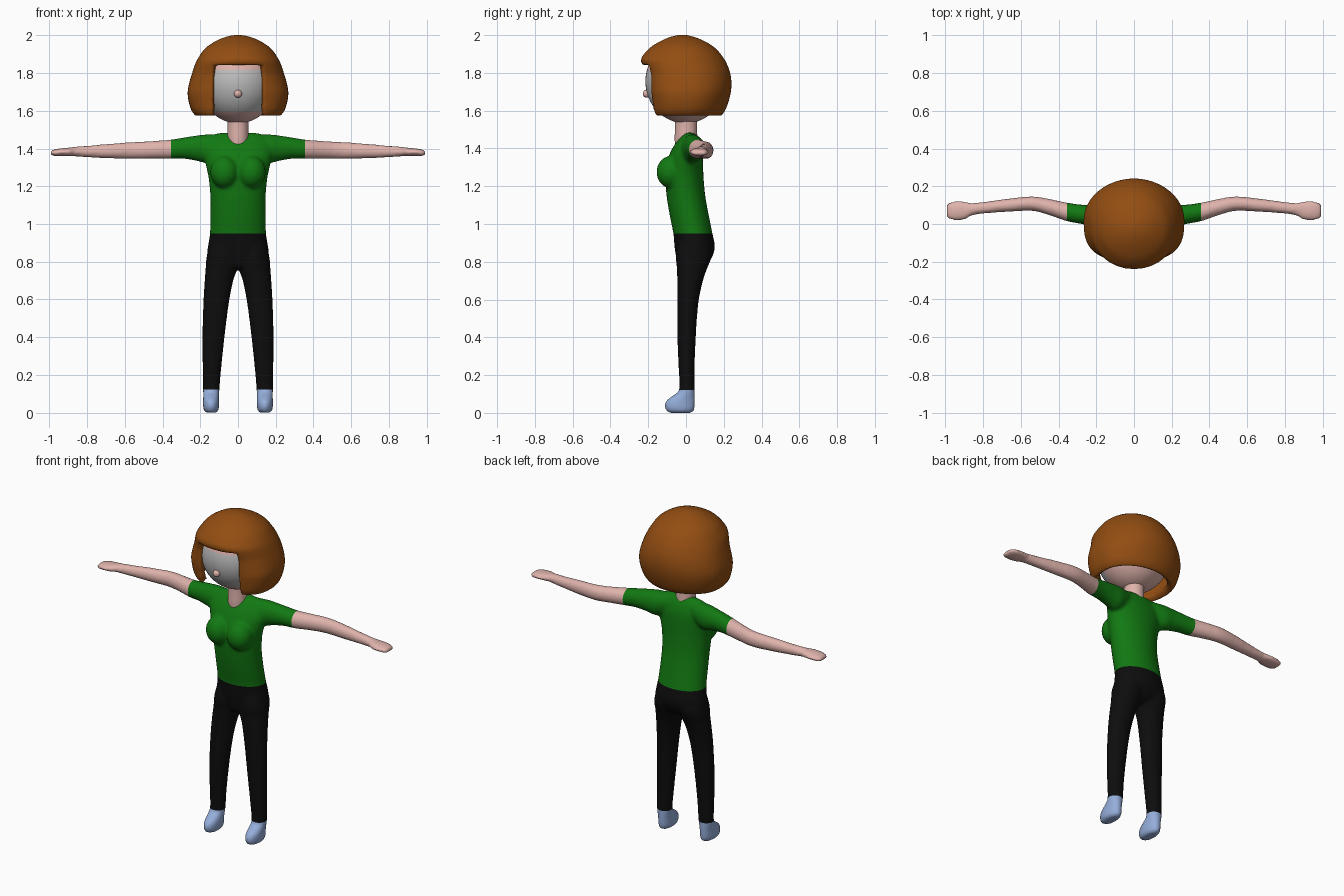
import bpy, bmesh, math
from mathutils import Vector, Matrix

if "Cube" in bpy.data.objects:
    bpy.data.objects.remove(bpy.data.objects["Cube"])


def mat(name, rgb):
    m = bpy.data.materials.new(name)
    m.diffuse_color = (*rgb, 1)
    m.use_nodes = True
    m.node_tree.nodes["Principled BSDF"].inputs["Base Color"].default_value = m.diffuse_color
    return m


SKIN = mat("skin", (0.74, 0.45, 0.41))
SHIRT = mat("green_shirt", (0.006, 0.19, 0.006))
TROUSER = mat("black_trousers", (0.004, 0.004, 0.004))
SHOE = mat("blue_shoes", (0.30, 0.42, 0.70))
FACE = mat("grey_face", (0.52, 0.52, 0.52))
HAIR = mat("brown_hair", (0.29, 0.075, 0.006))


def smooth_rows(rows, k=4):
    """Catmull-Rom interpolation of section rows."""
    out = []
    for i in range(len(rows) - 1):
        p0, p1 = rows[max(i - 1, 0)], rows[i]
        p2, p3 = rows[i + 1], rows[min(i + 2, len(rows) - 1)]
        for j in range(k):
            t = j / k
            out.append([0.5 * (2 * b + (c - a) * t + (2 * a - 5 * b + 4 * c - d) * t * t
                               + (3 * b - a - 3 * c + d) * t ** 3)
                        for a, b, c, d in zip(p0, p1, p2, p3)])
    return out + [list(rows[-1])]


def loft(bm, rows, axis="z", n=32, bottom=True, front_exp=None):
    """Rows are (position, centre 1, centre 2, radius 1, radius 2)."""
    rings = []
    for p, c1, c2, r1, r2 in smooth_rows(rows):
        ring = []
        for i in range(n):
            a = 2 * math.pi * i / n
            u, v = math.cos(a), math.sin(a)
            if front_exp and v < 0:      # squarer front half
                e = 2 / front_exp(p)
                u, v = math.copysign(abs(u) ** e, u), -abs(v) ** e
            u, v = c1 + r1 * u, c2 + r2 * v
            ring.append(bm.verts.new((u, v, p) if axis == "z" else (p, u, v)))
        rings.append(ring)
    for a, b in zip(rings, rings[1:]):
        for i in range(n):
            j = (i + 1) % n
            bm.faces.new((a[i], a[j], b[j], b[i]))
    if bottom:
        bm.faces.new(rings[0])
    bm.faces.new(rings[-1])


def ball(bm, centre, radii, u=32, v=20):
    bmesh.ops.create_uvsphere(bm, u_segments=u, v_segments=v, radius=1,
                              matrix=Matrix.Translation(centre) @ Matrix.Diagonal((*radii, 1)))


def cut(bm, point, normal):
    bmesh.ops.bisect_plane(bm, geom=bm.verts[:] + bm.edges[:] + bm.faces[:], dist=1e-5,
                           plane_co=point, plane_no=normal)


def finish(name, bm, mats, rule=None):
    for f in bm.faces:
        f.smooth = True
        if rule:
            f.material_index = rule(f.calc_center_median())
    me = bpy.data.meshes.new(name)
    bm.to_mesh(me)
    bm.free()
    for m in mats:
        me.materials.append(m)
    ob = bpy.data.objects.new(name, me)
    bpy.context.collection.objects.link(ob)
    return ob


def fuse(bm, voxel, passes, thickness=0):
    """Merge overlapping shells into one soft skin and return it as a bmesh."""
    bmesh.ops.recalc_face_normals(bm, faces=bm.faces[:])
    ob = finish("temporary", bm, [])
    if thickness:
        s = ob.modifiers.new("thick", "SOLIDIFY")
        s.thickness, s.offset = thickness, -1
    r = ob.modifiers.new("fuse", "REMESH")
    r.mode, r.voxel_size = "VOXEL", voxel
    s = ob.modifiers.new("soften", "SMOOTH")
    s.factor, s.iterations = 0.5, passes
    dg = bpy.context.evaluated_depsgraph_get()
    me = bpy.data.meshes.new_from_object(ob.evaluated_get(dg))
    out = bmesh.new()
    out.from_mesh(me)
    bpy.data.objects.remove(ob)
    bpy.data.meshes.remove(me)
    return out


def section(z, x0, x1, y0, y1):
    return (z, (x0 + x1) / 2, (y0 + y1) / 2, (x1 - x0) / 2, (y1 - y0) / 2)


# Body: torso, chest, arms, legs and feet fused together
TORSO = [(0.765, 0.07, -0.03, 0.07), (0.79, 0.13, -0.045, 0.115), (0.84, 0.162, -0.055, 0.145),
         (0.89, 0.158, -0.062, 0.152), (0.95, 0.149, -0.067, 0.14), (1.05, 0.146, -0.087, 0.12),
         (1.15, 0.147, -0.103, 0.102), (1.25, 0.157, -0.11, 0.093), (1.33, 0.175, -0.1, 0.09),
         (1.39, 0.185, -0.078, 0.086), (1.44, 0.17, -0.046, 0.072), (1.475, 0.13, -0.012, 0.052),
         (1.484, 0.07, 0.005, 0.035)]
LEG = [(0.0, 0.115, 0.17, -0.085, 0.03), (0.012, 0.104, 0.181, -0.105, 0.042),
       (0.035, 0.1, 0.185, -0.113, 0.047), (0.065, 0.1, 0.185, -0.105, 0.048),
       (0.095, 0.1, 0.185, -0.065, 0.048), (0.125, 0.098, 0.186, -0.036, 0.047),
       (0.25, 0.087, 0.188, -0.04, 0.046), (0.4, 0.071, 0.189, -0.046, 0.052),
       (0.5, 0.059, 0.187, -0.047, 0.058), (0.6, 0.045, 0.183, -0.047, 0.068),
       (0.7, 0.025, 0.177, -0.047, 0.09), (0.76, 0.005, 0.172, -0.048, 0.11),
       (0.83, 0.002, 0.166, -0.054, 0.135), (0.9, 0.01, 0.145, -0.04, 0.12)]
ARM = [(0.08, 0.03, 1.42, 0.04, 0.052), (0.16, 0.035, 1.4, 0.06, 0.075),
       (0.22, 0.043, 1.402, 0.055, 0.067), (0.29, 0.053, 1.402, 0.051, 0.056),
       (0.36, 0.065, 1.396, 0.049, 0.051), (0.45, 0.09, 1.393, 0.043, 0.047),
       (0.54, 0.108, 1.39, 0.038, 0.045), (0.66, 0.1, 1.387, 0.035, 0.04),
       (0.78, 0.088, 1.384, 0.031, 0.032), (0.86, 0.078, 1.384, 0.033, 0.026),
       (0.89, 0.072, 1.383, 0.047, 0.022), (0.93, 0.07, 1.381, 0.051, 0.021),
       (0.97, 0.07, 1.378, 0.048, 0.018), (0.993, 0.07, 1.376, 0.034, 0.011)]

bm = bmesh.new()
loft(bm, [section(z, -x, x, y0, y1) for z, x, y0, y1 in TORSO])
for s in (-1, 1):
    loft(bm, [section(z, s * x0, s * x1, y0, y1) for z, x0, x1, y0, y1 in LEG])
    loft(bm, [(s * r[0], *r[1:]) for r in ARM], axis="x")
    ball(bm, (s * 0.072, -0.082, 1.275), (0.075, 0.074, 0.085))
bm = fuse(bm, 0.01, 5)

HEM, CUFF, SLEEVE = 0.95, 0.122, 0.355
for z in (HEM, CUFF):
    cut(bm, (0, 0, z), (0, 0, 1))
for s in (-1, 1):
    cut(bm, (s * SLEEVE, 0, 0), (1, 0, 0))


def clothing(c):
    if abs(c.x) > SLEEVE:
        return 0
    return 1 if c.z > HEM else 2 if c.z > CUFF else 3


finish("body", bm, [SKIN, SHIRT, TROUSER, SHOE], clothing)

# Neck rising out of the collar
bm = bmesh.new()
loft(bm, [(1.40, 0, 0.0, 0.05, 0.056), (1.45, 0, 0.0, 0.056, 0.06),
          (1.53, 0, 0.0, 0.055, 0.058), (1.62, 0, 0.0, 0.06, 0.062)])
bmesh.ops.recalc_face_normals(bm, faces=bm.faces[:])
finish("neck", bm, [SKIN])

# Head with a pale face area
bm = bmesh.new()
ball(bm, (0, -0.003, 1.755), (0.205, 0.212, 0.222), 48, 32)
for z in (1.595, 1.815):
    cut(bm, (0, 0, z), (0, 0, 1))
cut(bm, (0, -0.08, 0), (0, 1, 0))
finish("head", bm, [SKIN, FACE], lambda c: int(c.y < -0.08 and 1.595 < c.z < 1.815))

# Nose
bm = bmesh.new()
ball(bm, (0, -0.208, 1.69), (0.021, 0.021, 0.021), 20, 14)
finish("nose", bm, [SKIN])

# Bobbed hair: a shell with a window cut under the fringe
BOB = [(1.57, 0.222, -0.17, 0.185), (1.6, 0.246, -0.183, 0.207), (1.65, 0.262, -0.19, 0.226),
       (1.7, 0.267, -0.196, 0.238), (1.75, 0.258, -0.202, 0.241), (1.8, 0.243, -0.212, 0.234),
       (1.84, 0.23, -0.23, 0.22), (1.875, 0.214, -0.238, 0.202), (1.93, 0.175, -0.195, 0.157),
       (1.97, 0.117, -0.132, 0.095), (1.993, 0.06, -0.075, 0.035), (2.002, 0.012, -0.03, -0.006)]
bm = bmesh.new()
loft(bm, [section(z, -x, x, y0, y1) for z, x, y0, y1 in BOB], n=64, bottom=False,
     front_exp=lambda z: 2 + 0.9 * min(1, max(0, (1.9 - z) / 0.2)))
W, TOP = 0.133, 1.838
for s in (-1, 1):
    cut(bm, (s * W, 0, 0), (1, 0, 0))
cut(bm, (0, 0, TOP), (0, 0, 1))
gone = []
for f in bm.faces:
    c = f.calc_center_median()
    if abs(c.x) < W and c.y < 0 and c.z < TOP:
        gone.append(f)
bmesh.ops.delete(bm, geom=gone, context="FACES")
finish("hair", fuse(bm, 0.009, 6, thickness=0.04), [HAIR])
